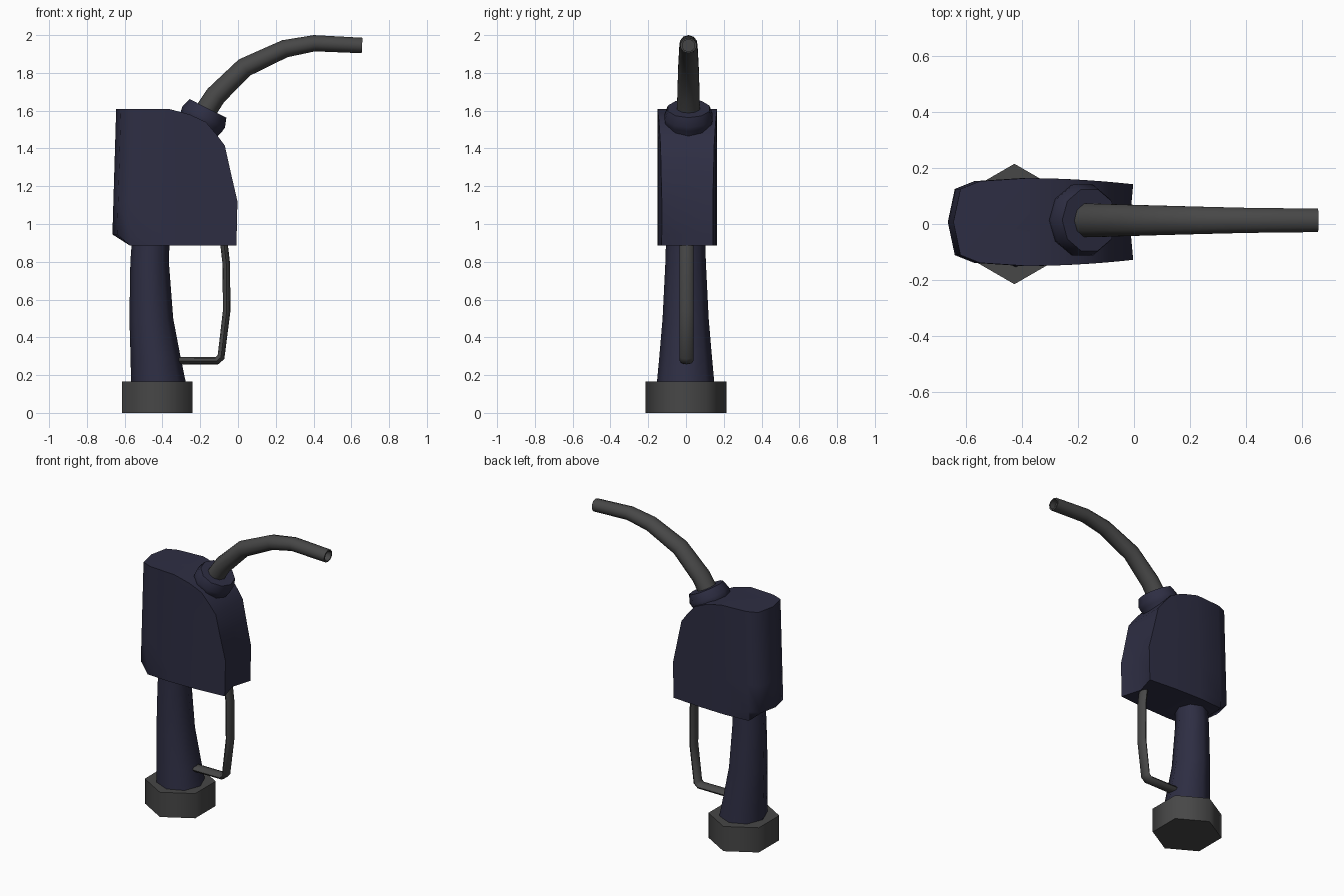
import bpy, bmesh, math
from mathutils import Vector

if "Cube" in bpy.data.objects:
    bpy.data.objects.remove(bpy.data.objects["Cube"])


def material(name, rgb):
    m = bpy.data.materials.new(name)
    m.diffuse_color = (*rgb, 1)
    m.use_nodes = True
    m.node_tree.nodes["Principled BSDF"].inputs["Base Color"].default_value = m.diffuse_color
    return m


NAVY = material("dark_navy", (0.027, 0.027, 0.056))
GREY = material("dark_grey", (0.063, 0.063, 0.063))


def loft(name, rings, mat):
    """Skin a list of equal-length vertex rings and cap both ends."""
    bm = bmesh.new()
    vr = [[bm.verts.new(p) for p in r] for r in rings]
    n = len(vr[0])
    for a, b in zip(vr, vr[1:]):
        for i in range(n):
            j = (i + 1) % n
            bm.faces.new((a[i], a[j], b[j], b[i]))
    bm.faces.new(vr[0])
    bm.faces.new(vr[-1])
    bmesh.ops.recalc_face_normals(bm, faces=bm.faces)
    me = bpy.data.meshes.new(name)
    bm.to_mesh(me)
    bm.free()
    me.materials.append(mat)
    ob = bpy.data.objects.new(name, me)
    bpy.context.collection.objects.link(ob)
    bpy.ops.object.select_all(action='DESELECT')
    ob.select_set(True)
    bpy.context.view_layer.objects.active = ob
    bpy.ops.object.shade_smooth_by_angle(angle=math.radians(65))
    return ob


def ring(c, t, ru, ry, y, sides, phase=0):
    """Elliptic ring round (x, z) centre c, square to direction t."""
    t = Vector(t).normalized()
    out = []
    for k in range(sides):
        a = phase + math.tau * k / sides
        u = ru * math.cos(a)
        out.append((c[0] + t[1] * u, y + ry * math.sin(a), c[1] - t[0] * u))
    return out


def sweep(path, y, sides):
    """Rings along a path of (x, z, in-plane radius, y radius)."""
    rings = []
    for i, (x, z, ru, ry) in enumerate(path):
        t = Vector((0, 0))
        if i:
            t += (Vector((x, z)) - Vector(path[i - 1][:2])).normalized()
        if i < len(path) - 1:
            t += (Vector(path[i + 1][:2]) - Vector((x, z))).normalized()
        rings.append(ring((x, z), t, ru, ry, y, sides))
    return rings


# Hexagonal base cap
loft("base_cap", [ring((-0.427, z), (0, 1), 0.215, 0.215, 0, 6, math.pi / 2)
                  for z in (0, 0.165)], GREY)

# Tapered handle
handle = [(0.15, -0.42, 0.146, 0.153), (0.3, -0.437, 0.132, 0.139),
          (0.5, -0.459, 0.116, 0.122), (0.8, -0.468, 0.102, 0.107),
          (0.95, -0.46, 0.099, 0.103)]
loft("handle", [ring((x, z), (0, 1), rx, ry, -0.002, 8)
                for z, x, rx, ry in handle], NAVY)

# Body: rounded back, bowed sides, curved nose with a shallow lower groove
BODY_Y = 0.007


def half_width(x):
    return 0.157 - 0.14 * max(0, x + 0.4) ** 2


nose = [(0.885, -0.008, 0.04), (0.945, -0.007, 0.033), (1.12, -0.003, 0.012),
        (1.28, -0.04, 0), (1.415, -0.07, 0), (1.475, -0.115, 0),
        (1.54, -0.17, 0), (1.58, -0.255, 0), (1.61, -0.37, 0)]
rings = []
for z, front, groove in nose:
    lean = 0.02 * max(0, z - 0.945) / 0.665
    half = [(-0.665, 0), (-0.64, 0.118), (-0.57, 0.146), (-0.4, 0.157)]
    half = [(x + lean, w) for x, w in half]
    if z < 0.9:
        half = [(max(x, -0.57 - 0.001 * i), w) for i, (x, w) in enumerate(half)]
    mid = (half[-1][0] + front) / 2
    half += [(mid, half_width(mid)), (front, half_width(front))]
    loop = half + [(front - groove, 0)] + [(x, -w) for x, w in half[:0:-1]]
    rings.append([(x, BODY_Y + w, z) for x, w in loop])
loft("body", rings, NAVY)

# Tilted collar where the spout leaves the body
axis = Vector((0.45, 0.893))
top = Vector((-0.159, 1.612))
loft("spout_collar", [ring(top - axis * d, axis, r, r * 1.06, 0.014, 10)
                      for d, r in ((0, 0.109), (0.05, 0.126), (0.075, 0.122),
                                   (0.12, 0.108), (0.2, 0.1))], NAVY)

# Curved spout, turned back inside itself at the open tip
spout = [(-0.19, 1.57, 0.058, 0.064), (-0.118, 1.68, 0.056, 0.062),
         (0.033, 1.828, 0.052, 0.057), (0.248, 1.928, 0.047, 0.051),
         (0.405, 1.957, 0.043, 0.047), (0.657, 1.945, 0.041, 0.044)]
rings = sweep(spout, 0.013, 10)
tip = Vector((1, -0.05))
rings[-1] = ring((0.657, 1.945), tip, 0.041, 0.044, 0.013, 10)
rings += [ring((x, 1.945), tip, 0.032, 0.034, 0.013, 10) for x in (0.657, 0.62)]
loft("spout", rings, GREY)

# Trigger guard bent from flat bar
guard = [(-0.08, 0.95), (-0.073, 0.885), (-0.062, 0.79), (-0.06, 0.54),
         (-0.09, 0.295), (-0.112, 0.276), (-0.33, 0.276)]
loft("trigger_guard", sweep([(x, z, 0.02, 0.037) for x, z in guard], 0.003, 8), GREY)
